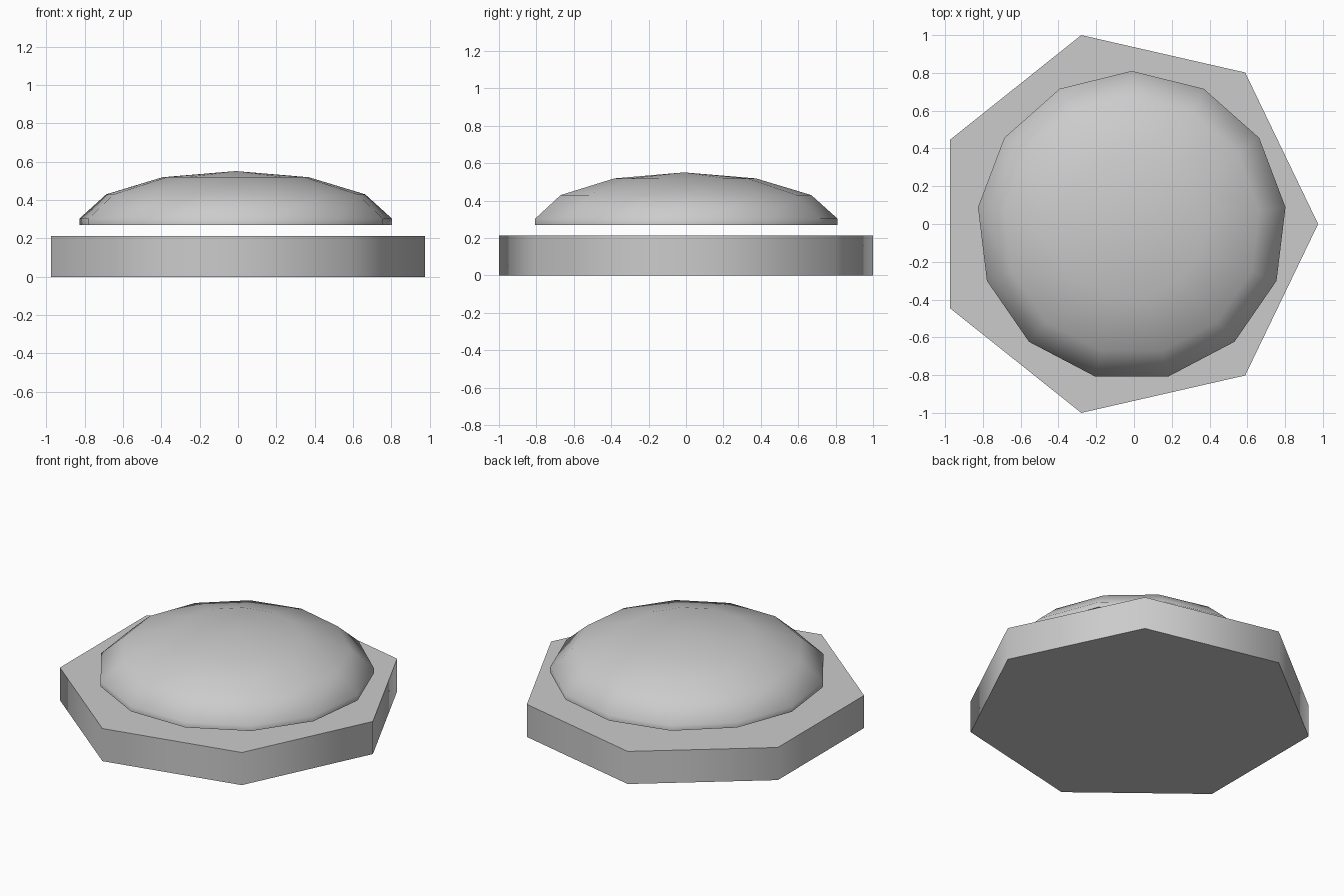
import bpy, bmesh, math

if "Cube" in bpy.data.objects:
    bpy.data.objects.remove(bpy.data.objects["Cube"])


def stack(name, sides, rings, centre, start):
    """Solid from stacked regular polygons (radius, z); radius 0 makes a tip."""
    bm = bmesh.new()
    loops = []
    for r, z in rings:
        n = sides if r > 0 else 1
        loops.append([bm.verts.new((
            centre[0] + r * math.cos(start + i * math.tau / sides),
            centre[1] + r * math.sin(start + i * math.tau / sides), z))
            for i in range(n)])
    for a, b in zip(loops, loops[1:]):
        for i in range(sides):
            j = (i + 1) % sides
            bm.faces.new((a[i], a[j], b[0]) if len(b) == 1
                         else (a[i], a[j], b[j], b[i]))
    for loop in (loops[0], loops[-1]):
        if len(loop) > 1:
            bm.faces.new(loop)
    bmesh.ops.recalc_face_normals(bm, faces=bm.faces[:])
    mesh = bpy.data.meshes.new(name)
    bm.to_mesh(mesh)
    bm.free()
    obj = bpy.data.objects.new(name, mesh)
    bpy.context.collection.objects.link(obj)
    bpy.ops.object.select_all(action='DESELECT')
    obj.select_set(True)
    bpy.context.view_layer.objects.active = obj
    bpy.ops.object.shade_smooth_by_angle(angle=math.radians(60))
    return obj


# Seven-sided base slab, one corner pointing to +x
stack("base_plate", 7, [(1.0257, 0), (1.0257, 0.213)], (-0.051, 0), 0)

# Floating dome: upper half of a squashed 13-sided sphere, corner to +y
R, H, Z0 = 0.826, 0.281, 0.27
step = math.tau / 13
rings = [(R * math.sin(3 * step), Z0)]
rings += [(R * math.sin(k * step), Z0 + H * math.cos(k * step)) for k in (3, 2, 1)]
rings.append((0, Z0 + H))
stack("dome", 13, rings, (-0.012, -0.01), math.pi / 2)
